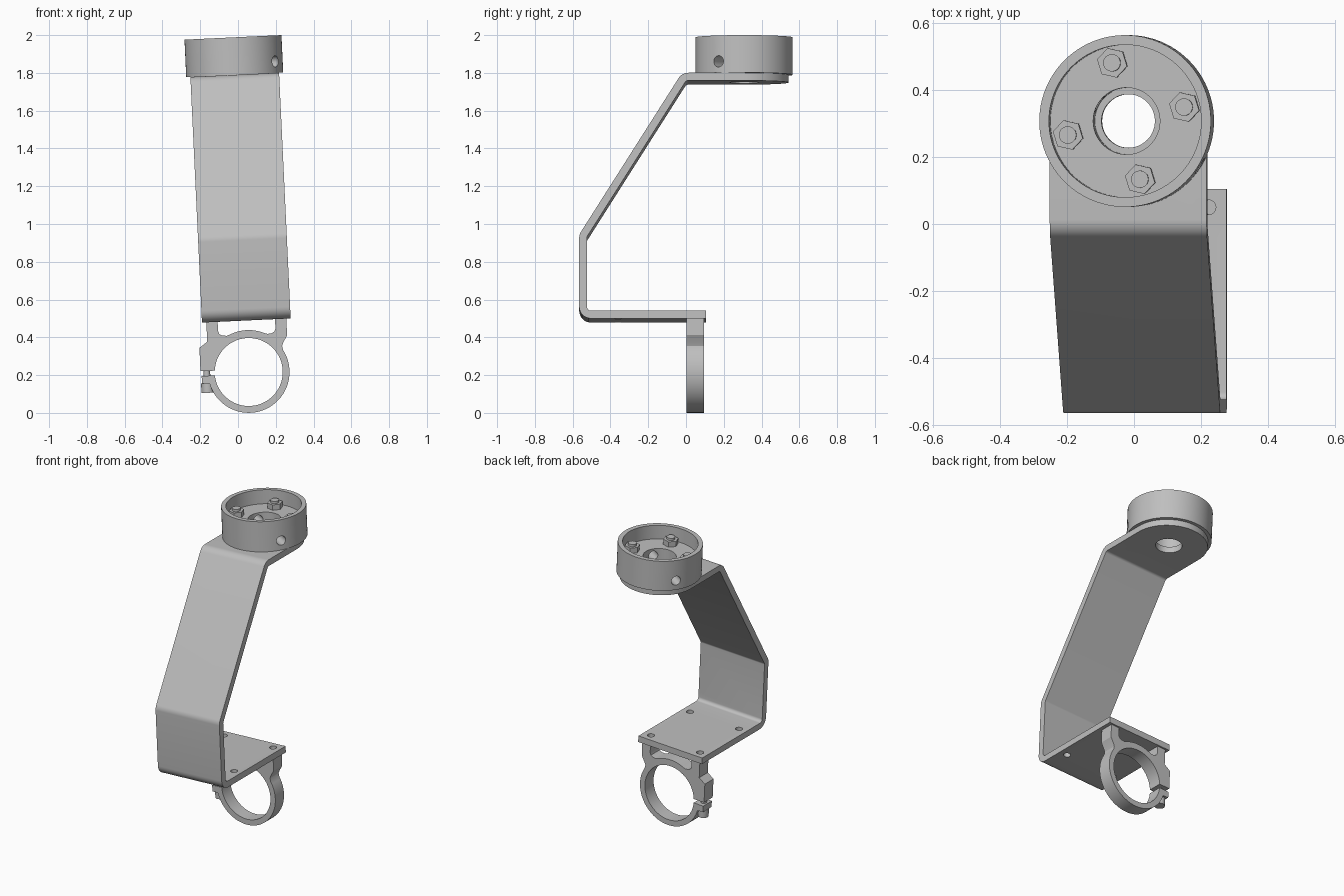
import bpy, bmesh, math
from mathutils import Matrix, Vector

if "Cube" in bpy.data.objects:
    bpy.data.objects.remove(bpy.data.objects["Cube"], do_unlink=True)

grey = bpy.data.materials.new("light grey metal")
grey.use_nodes = True
grey.diffuse_color = (0.52, 0.52, 0.52, 1)
grey.node_tree.nodes["Principled BSDF"].inputs["Base Color"].default_value = (0.52, 0.52, 0.52, 1)

CX, CUP_Y = 0.067, 0.308          # shared centre line, centre of the cup
HALF, THICK = 0.235, 0.041        # strap half width and thickness
LOW_Z, HIGH_Z = 0.507, 1.768      # middle heights of the two flat plates
PLATE_TOP = HIGH_Z + THICK / 2
FLOOR_Z, CUP_TOP = 1.895, 1.987
RING_Z = 0.2135
parts = []


def arc(r, a0, a1, n, cx=0, cy=0):
    angles = [math.radians(a0 + (a1 - a0) * i / n) for i in range(n + 1)]
    return [(cx + r * math.cos(a), cy + r * math.sin(a)) for a in angles]


def prism(name, outline, axis, lo, hi):
    """Extrude a flat outline along one axis."""
    place = {"x": lambda a, b: (lo, a, b), "y": lambda a, b: (a, lo, b),
             "z": lambda a, b: (a, b, lo)}[axis]
    shift = Vector([(hi - lo) * (axis == c) for c in "xyz"])
    bm = bmesh.new()
    face = bm.faces.new([bm.verts.new(place(a, b)) for a, b in outline])
    new = bmesh.ops.extrude_face_region(bm, geom=[face])["geom"]
    bmesh.ops.translate(bm, vec=shift, verts=[v for v in new if isinstance(v, bmesh.types.BMVert)])
    bmesh.ops.recalc_face_normals(bm, faces=bm.faces)
    mesh = bpy.data.meshes.new(name)
    bm.to_mesh(mesh)
    bm.free()
    mesh.materials.append(grey)
    obj = bpy.data.objects.new(name, mesh)
    bpy.context.collection.objects.link(obj)
    parts.append(obj)
    return obj


def disc(name, x, y, r, lo, hi, sides=32, turn=0):
    return prism(name, arc(r, turn, turn + 360, sides, x, y)[:-1], "z", lo, hi)


def cut(obj, cutter, operation="DIFFERENCE", keep=False):
    mod = obj.modifiers.new("cut", "BOOLEAN")
    mod.operation, mod.solver, mod.object = operation, "EXACT", cutter
    bpy.context.view_layer.objects.active = obj
    bpy.ops.object.modifier_apply(modifier=mod.name)
    if not keep:
        parts.remove(cutter)
        bpy.data.objects.remove(cutter, do_unlink=True)


# Bent strap: centre line with rounded bends, thickened to both sides
def strap_outline(path, r, steps=8):
    path = [Vector(p) for p in path]
    outer, inner = [], []

    def emit(p, n):
        outer.append(tuple(p + n * THICK / 2))
        inner.append(tuple(p - n * THICK / 2))

    dirs = [(b - a).normalized() for a, b in zip(path, path[1:])]
    normals = [Vector((-d.y, d.x)) for d in dirs]
    emit(path[0], normals[0])
    for p, d1, d2, n1 in zip(path[1:], dirs, dirs[1:], normals):
        turn = d1.angle(d2)
        centre = p - d1 * r * math.tan(turn / 2) - n1 * r
        for k in range(steps + 1):
            n = Matrix.Rotation(-turn * k / steps, 2) @ n1
            emit(centre + n * r, n)
    emit(path[-1], normals[-1])
    return outer + inner[::-1]


path = [(0.105, LOW_Z), (-0.545, LOW_Z), (-0.545, 0.925), (-0.01, HIGH_Z), (0.6, HIGH_Z)]
strap = prism("bent_strap", strap_outline(path, 0.042), "x", CX - HALF, CX + HALF)
plan = [(CX - HALF, -0.7), (CX + HALF, -0.7)] + arc(HALF, 0, 180, 48, CX, CUP_Y)
cut(strap, prism("plan", plan, "z", 0.3, 1.9), "INTERSECT")
cut(strap, disc("bore", CX, CUP_Y, 0.08, 1.6, 1.9, 48))

# Clamp ring with two legs and a split pair of ears
right = [(0.183, 0.13), (0.19, 0.147), (0.212, 0.185), (0.212, 0.273),
         (0.152, 0.273), (0.152, 0.225), (0.146, 0.208), (0.13, 0.199), (0.108, 0.197)]
left = [(-x, z) for x, z in right[3:]][::-1]
outline = (arc(0.18, 175, -177, 72)
           + [(-0.25, -0.01), (-0.25, -0.05)]
           + arc(0.216, -166, 30, 48)
           + right + arc(0.222, 65, 115, 14) + left
           + [(-0.212, 0.17), (-0.255, 0.14), (-0.255, 0.016)])
clamp = prism("clamp_ring", [(CX + x, RING_Z + z) for x, z in outline], "y", 0.003, 0.094)

# Screw holes through the lower plate, the back pair running into the legs
for side in (-1, 1):
    for y in (0.05, -0.36):
        hole = disc("hole", CX + side * 0.181, y, 0.022, 0.42, 0.6, 24)
        if y > 0:
            cut(clamp, hole, keep=True)
        cut(strap, hole)

# Clamp screw
SCREW_X, SCREW_Y = CX - 0.222, 0.048
disc("clamp_screw", SCREW_X, SCREW_Y, 0.018, RING_Z - 0.07, RING_Z + 0.03, 20)
disc("clamp_screw_head", SCREW_X, SCREW_Y, 0.033, RING_Z - 0.1, RING_Z - 0.049, 24)

# Cup with a thick floor, a central bore and a cross hole
cup = disc("cup", CX, CUP_Y, 0.257, PLATE_TOP, CUP_TOP, 96)
cut(cup, disc("recess", CX, CUP_Y, 0.228, FLOOR_Z, 2.2, 96))
cut(cup, disc("bore", CX, CUP_Y, 0.1, 1.7, 2.2, 48))
cross = disc("cross_hole", 0, 0, 0.03, -0.4, 0.4, 24)
cross.data.transform(Matrix.Translation((CX, CUP_Y, 1.85))
                     @ Matrix.Rotation(math.radians(-32), 4, "Z")
                     @ Matrix.Rotation(math.pi / 2, 4, "Y"))
cut(cup, cross)

# Four nuts with studs on the cup floor
for i, (x, y) in enumerate(arc(0.179, 13.5, 283.5, 3, CX, CUP_Y), 1):
    disc(f"nut_{i}", x, y, 0.046, FLOOR_Z - 0.002, FLOOR_Z + 0.035, 6, -13)
    disc(f"stud_{i}", x, y, 0.026, FLOOR_Z - 0.002, FLOOR_Z + 0.05, 20)

# Lean the whole assembly slightly sideways and shade it
lean = Matrix.Rotation(math.radians(-2.7), 4, "Y")
bpy.ops.object.select_all(action="DESELECT")
for obj in parts:
    obj.data.transform(lean)
    obj.select_set(True)
bpy.context.view_layer.objects.active = strap
bpy.ops.object.shade_smooth_by_angle(angle=math.radians(30))
